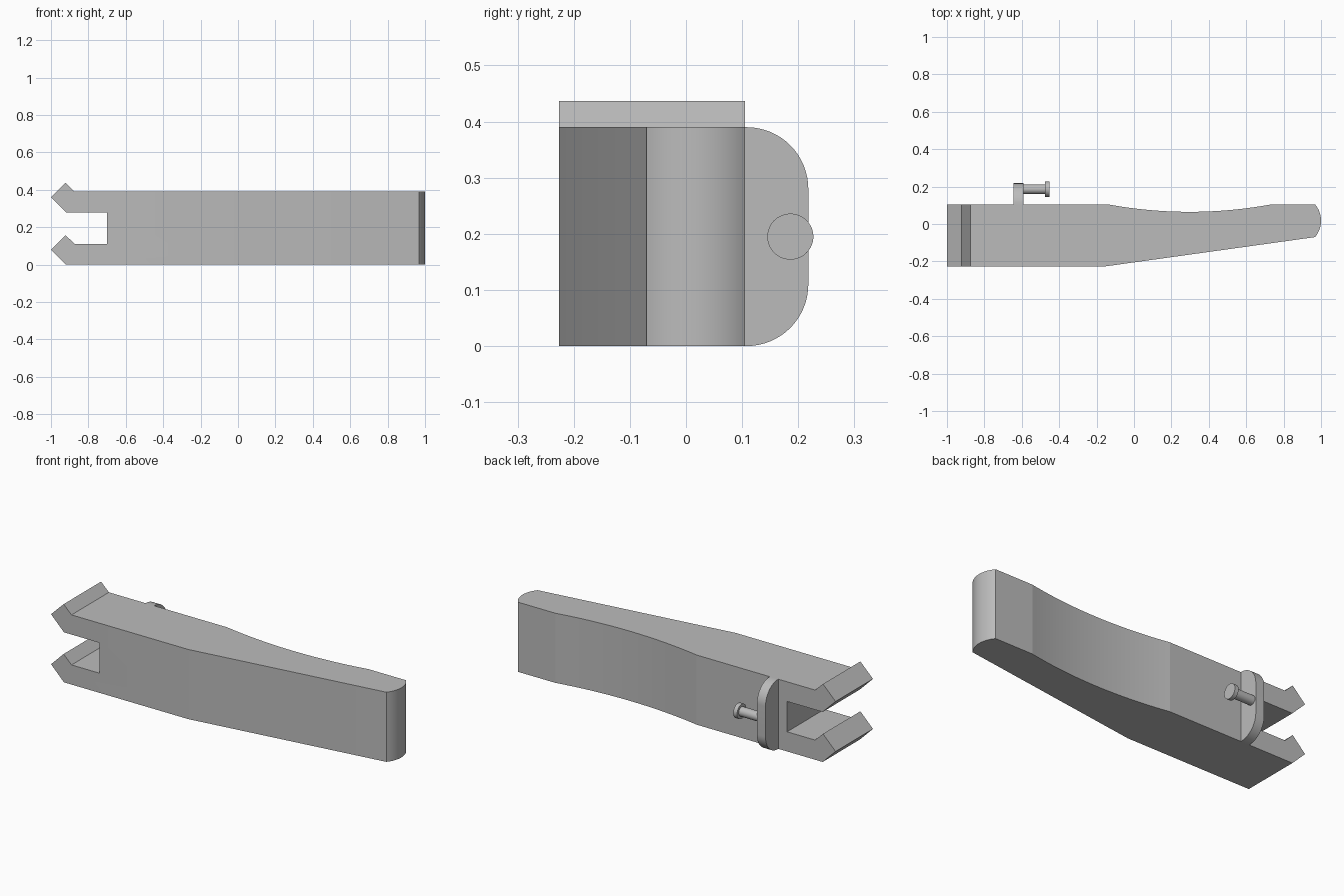
import bpy
from math import atan, sin, cos, pi, radians
from mathutils import Vector, Matrix

cube = bpy.data.objects.get("Cube")
if cube:
    bpy.data.objects.remove(cube, do_unlink=True)

grey = bpy.data.materials.new("plain grey")
grey.use_nodes = True
colour = (0.5, 0.5, 0.5, 1)
grey.diffuse_color = colour
grey.node_tree.nodes["Principled BSDF"].inputs["Base Color"].default_value = colour


def arc(start, end, rise, steps):
    """Circular arc whose middle rises to the left of the chord."""
    a, b = Vector(start), Vector(end)
    half = (b - a) / 2
    left = Vector((-half.y, half.x)).normalized()
    turn = 2 * atan(rise / half.length)
    radius = half.length / sin(turn)
    centre = (a + b) / 2 - left * radius * cos(turn)
    along = half.normalized()
    angles = [turn * (2 * i / steps - 1) for i in range(steps + 1)]
    return [tuple(centre + radius * (along * sin(t) + left * cos(t))) for t in angles]


def prism(name, outline, axis, low, high):
    """Extrude a closed outline along one axis."""
    def place(p, depth):
        coords = list(p)
        coords.insert(axis, depth)
        return coords
    n = len(outline)
    verts = [place(p, d) for d in (low, high) for p in outline]
    faces = [list(range(n))[::-1], list(range(n, 2 * n))]
    faces += [(i, (i + 1) % n, (i + 1) % n + n, i + n) for i in range(n)]
    mesh = bpy.data.meshes.new(name)
    mesh.from_pydata(verts, [], faces)
    # Outlines may wind either way, so turn inside-out solids around
    volume = 0
    mesh.calc_loop_triangles()
    for t in mesh.loop_triangles:
        a, b, c = (mesh.vertices[i].co for i in t.vertices)
        volume += a.dot(b.cross(c))
    if volume < 0:
        mesh.flip_normals()
    obj = bpy.data.objects.new(name, mesh)
    bpy.context.collection.objects.link(obj)
    mesh.materials.append(grey)
    return obj


def smooth(obj):
    bpy.ops.object.select_all(action='DESELECT')
    obj.select_set(True)
    bpy.context.view_layer.objects.active = obj
    bpy.ops.object.shade_smooth_by_angle(angle=radians(8))


# Side silhouette with the two hooked prongs
silhouette = [(1.2, 0), (1.2, 0.39), (-0.873, 0.39), (-0.922, 0.437),
              (-1, 0.36), (-0.92, 0.28), (-0.7, 0.28), (-0.7, 0.11),
              (-0.873, 0.11), (-0.922, 0.158), (-1, 0.08), (-0.92, 0)]
handle = prism("forked_handle", silhouette, 1, -0.5, 0.5)

# Plan with thumb hollow, rounded end and tapering front
plan = [(-1.2, -0.226), (-1.2, 0.105)]
plan += arc((-0.14, 0.105), (0.735, 0.105), -0.04, 28)
plan += arc((0.968, 0.105), (0.968, -0.07), 0.032, 16)
plan += [(-0.15, -0.226)]
plan_solid = prism("plan_cutter", plan, 2, -0.3, 0.8)

# Keep the volume shared by silhouette and plan
cut = handle.modifiers.new("plan", 'BOOLEAN')
cut.operation = 'INTERSECT'
cut.solver = 'EXACT'
cut.object = plan_solid
bpy.context.view_layer.objects.active = handle
handle.select_set(True)
bpy.ops.object.modifier_apply(modifier=cut.name)
bpy.data.objects.remove(plan_solid, do_unlink=True)
smooth(handle)

# Rounded lug on the back
r = 0.11
corner = [(0.108 + r * sin(i * pi / 32), 0.39 - r + r * cos(i * pi / 32)) for i in range(17)]
outline = [(0.1, 0.39)] + corner
outline += [(y, 0.39 - z) for y, z in reversed(outline)]
smooth(prism("back_lug", outline, 0, -0.645, -0.592))

# Headed pin standing out of the lug
for name, radius, x0, x1 in (("pin_shaft", 0.026, -0.6, -0.47),
                             ("pin_head", 0.041, -0.475, -0.452)):
    circle = [(0.186 + radius * cos(i * pi / 32), 0.195 + radius * sin(i * pi / 32))
              for i in range(64)]
    smooth(prism(name, circle, 0, x0, x1))
